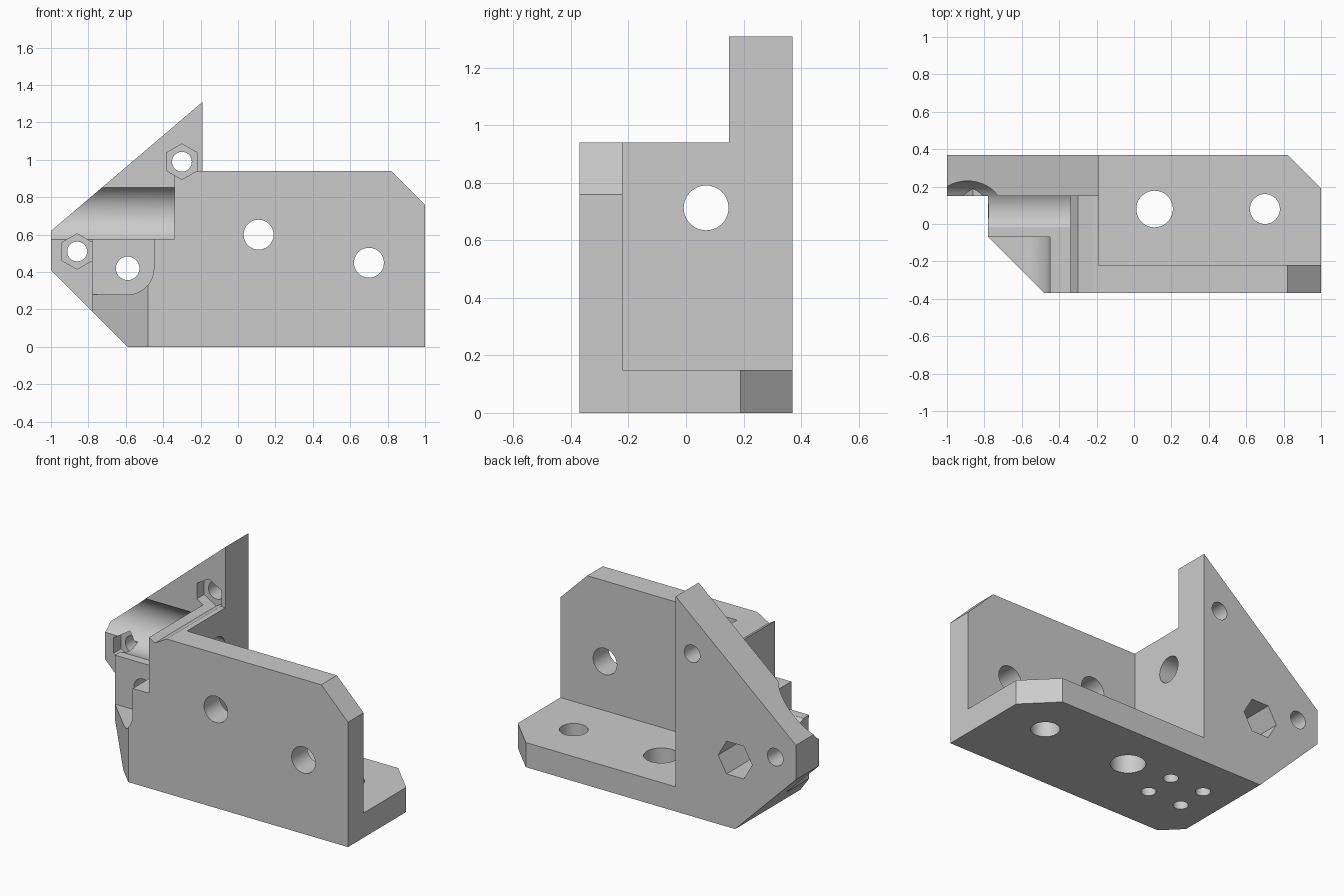
import bpy, bmesh, math

if "Cube" in bpy.data.objects:
    bpy.data.objects.remove(bpy.data.objects["Cube"], do_unlink=True)

grey = bpy.data.materials.new("plain grey")
grey.use_nodes = True
COLOUR = (0.6, 0.6, 0.6, 1)
grey.diffuse_color = COLOUR
grey.node_tree.nodes["Principled BSDF"].inputs["Base Color"].default_value = COLOUR

# A flat profile (a, b) is pushed along an axis from lo to hi
PLACE = {
    "X": lambda a, b, t: (t, a, b),
    "Y": lambda a, b, t: (a, t, b),
    "Z": lambda a, b, t: (a, b, t),
}


def prism(name, axis, profile, lo, hi):
    bm = bmesh.new()
    near, far = ([bm.verts.new(PLACE[axis](a, b, t)) for a, b in profile] for t in (lo, hi))
    bm.faces.new(near)
    bm.faces.new(far)
    for i in range(len(profile)):
        bm.faces.new((near[i - 1], near[i], far[i], far[i - 1]))
    bmesh.ops.recalc_face_normals(bm, faces=bm.faces)
    mesh = bpy.data.meshes.new(name)
    bm.to_mesh(mesh)
    bm.free()
    mesh.materials.append(grey)
    obj = bpy.data.objects.new(name, mesh)
    bpy.context.collection.objects.link(obj)
    return obj


def arc(a, b, r, sides, start=0.0, sweep=math.tau, closed=True):
    count = sides if closed else sides + 1
    angles = [start + sweep * i / sides for i in range(count)]
    return [(a + r * math.cos(t), b + r * math.sin(t)) for t in angles]


def rect(a0, b0, a1, b1):
    return [(a0, b0), (a1, b0), (a1, b1), (a0, b1)]


def cut(axis, profile, lo, hi):
    cutter = prism("cutter", axis, profile, lo, hi)
    mod = bracket.modifiers.new("cut", "BOOLEAN")
    mod.operation, mod.object, mod.solver = "DIFFERENCE", cutter, "MANIFOLD"
    bpy.context.view_layer.objects.active = bracket
    try:
        bpy.ops.object.modifier_apply(modifier=mod.name)
    except RuntimeError:
        mod.solver = "EXACT"
        bpy.ops.object.modifier_apply(modifier=mod.name)
    bpy.data.objects.remove(cutter, do_unlink=True)


PLATE = 0.15

# Solid stock with the outline seen from the front
bracket = prism("bracket", "Y", [(-0.59, 0), (1, 0), (1, 0.76), (0.156, 1.604), (-1, 0.62), (-1, 0.41)],
                -0.37, 0.37)

# Lower everything in front of the back plate
cut("X", rect(-0.5, 0.94, PLATE, 1.8), -0.5, 1.2)
# Hollow out behind the front wall, above the flange
cut("X", rect(-0.22, 0.15, 0.5, 1.8), -0.19, 1.2)
# Clipped corner of the flange
cut("Z", [(0.72, 0.47), (1.1, 0.09), (1.1, 0.47)], -0.1, 0.3)
# Left side of the corner block with its slanted front edge
cut("Z", [(-1.2, PLATE), (-0.78, PLATE), (-0.78, -0.07), (-0.40, -0.45), (-1.2, -0.45)], -0.1, 0.8)

# Open seat with its round bed, and the shaft hole beside it
bed = arc(0.07, 0.713, 0.16, 32, math.radians(58), math.radians(-180), False)
cut("X", [(PLATE, 1.7), (PLATE, 0.852)] + bed + [(-0.015, 0.578), (-0.5, 0.578), (-0.5, 1.7)],
    -1.2, -0.34)
cut("X", arc(0.07, 0.713, 0.078, 40), -0.5, 0)

# Front left recess with a rounded inner corner
corner = arc(-0.59, 0.42, 0.14, 12, -math.pi / 2, math.pi / 2, False)
cut("Y", [(-0.9, 0.28)] + corner + [(-0.45, 0.7), (-0.9, 0.7)], -0.5, -0.07)

# Bolt holes with nut pockets: two open to the front, one to the back
for x, z in ((-0.30, 0.99), (-0.86, 0.51)):
    cut("Y", arc(x, z, 0.095, 6, math.pi / 2), -0.5, 0.22)
    cut("Y", arc(x, z, 0.053, 32), 0, 0.5)
cut("Y", arc(-0.59, 0.42, 0.063, 32), -0.5, 0.2)
cut("Y", arc(-0.59, 0.42, 0.115, 6), 0.08, 0.5)

# Mounting holes in the front wall and the flange
for x, z in ((0.11, 0.60), (0.70, 0.45)):
    cut("Y", arc(x, z, 0.08, 40), -0.5, -0.1)
for x, r in ((0.11, 0.098), (0.70, 0.08)):
    cut("Z", arc(x, 0.08, r, 40), -0.1, 0.3)

# Four small blind holes underneath
for x in (-0.40, -0.17):
    for y in (-0.08, 0.11):
        cut("Z", arc(x, y, 0.042, 24), -0.1, 0.1)

bpy.ops.object.select_all(action="DESELECT")
bracket.select_set(True)
bpy.context.view_layer.objects.active = bracket
bpy.ops.object.shade_smooth_by_angle(angle=math.radians(25))
